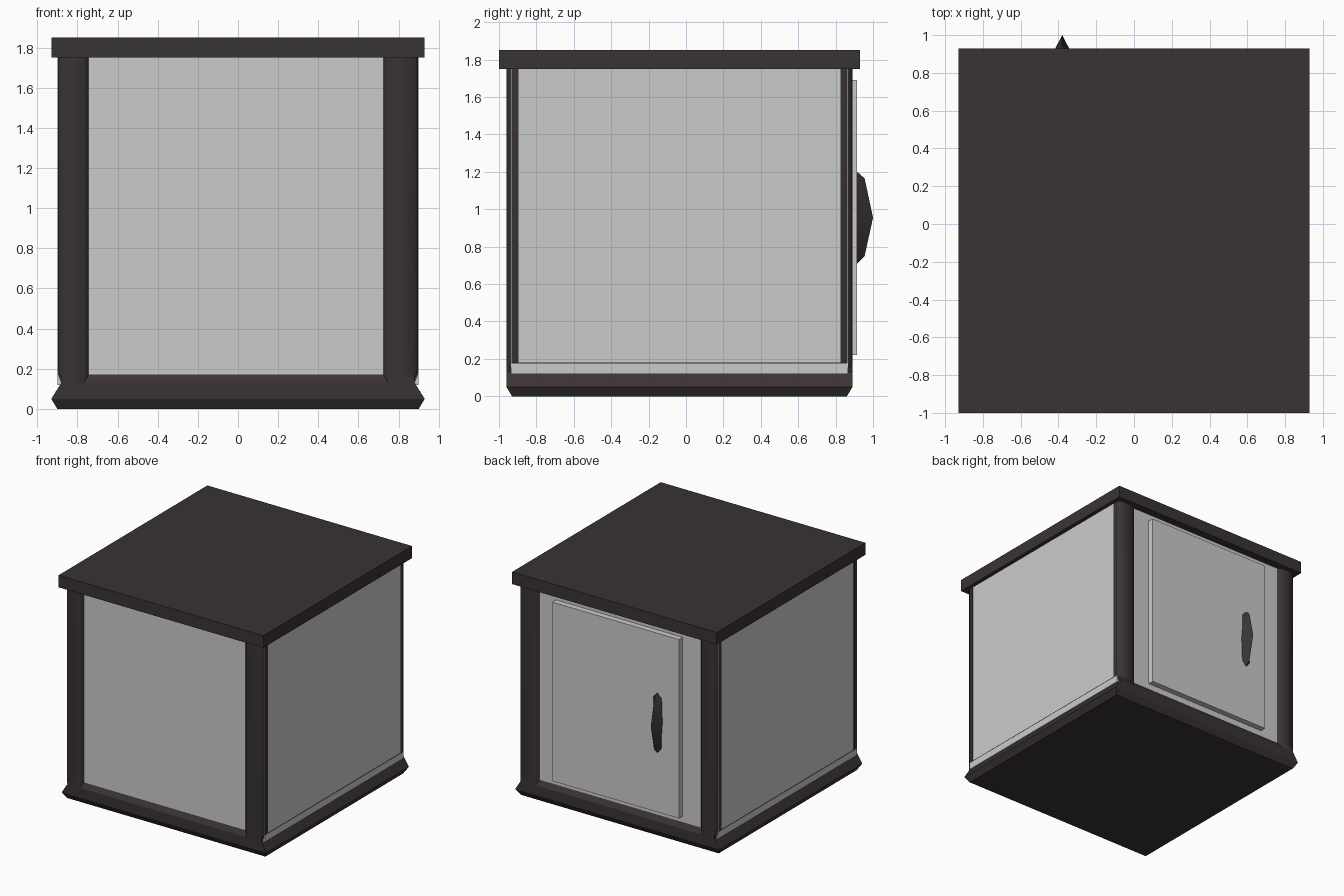
import bpy, bmesh, math

if "Cube" in bpy.data.objects:
    bpy.data.objects.remove(bpy.data.objects["Cube"])

dark = bpy.data.materials.new("dark_trim")
dark.diffuse_color = (0.042, 0.033, 0.033, 1)
dark.use_nodes = True
dark.node_tree.nodes["Principled BSDF"].inputs["Base Color"].default_value = dark.diffuse_color

YC = -0.035  # middle of the cabinet body in depth


def loft(name, loops, mat=None, smooth=None):
    """Skin a stack of equal-length loops and cap both ends."""
    bm = bmesh.new()
    rings = [[bm.verts.new(p) for p in loop] for loop in loops]
    n = len(rings[0])
    for a, b in zip(rings, rings[1:]):
        for i in range(n):
            j = (i + 1) % n
            bm.faces.new((a[i], a[j], b[j], b[i]))
    bm.faces.new(rings[0][::-1])
    bm.faces.new(rings[-1])
    bmesh.ops.recalc_face_normals(bm, faces=bm.faces)
    me = bpy.data.meshes.new(name)
    bm.to_mesh(me)
    bm.free()
    ob = bpy.data.objects.new(name, me)
    bpy.context.collection.objects.link(ob)
    if mat:
        me.materials.append(mat)
    if smooth:
        bpy.ops.object.select_all(action='DESELECT')
        ob.select_set(True)
        bpy.context.view_layer.objects.active = ob
        bpy.ops.object.shade_smooth_by_angle(angle=math.radians(smooth))
    return ob


def rect(x0, x1, y0, y1, z):
    return [(x0, y0, z), (x1, y0, z), (x1, y1, z), (x0, y1, z)]


def box(name, x0, x1, y0, y1, z0, z1, mat=None):
    return loft(name, [rect(x0, x1, y0, y1, z) for z in (z0, z1)], mat)


# Overhanging top slab
box("top_slab", -0.93, 0.93, -1.0, 0.93, 1.75, 1.85, dark)

# Grey cabinet body with flush sides and recessed front and back
box("cabinet_body", -0.898, 0.898, -0.935, 0.865, 0.12, 1.75)

# Moulded plinth: (half width, half depth, height)
plinth = [(0.90, 0.895, 0), (0.93, 0.925, 0.05), (0.88, 0.925, 0.13),
          (0.90, 0.895, 0.18)]
loft("plinth", [rect(-w, w, YC - d, YC + d, z) for w, d, z in plinth], dark)

# Bevelled corner posts on the front and the back
for face, sy in (("front", -1), ("back", 1)):
    for side, sx, inner in (("left", -1, 0.74), ("right", 1, 0.72)):
        loops = []
        for z, outer in ((0.13, 0.88), (0.18, 0.90), (1.75, 0.90)):
            profile = [(outer, 0.86), (outer, 0.895), (0.88, 0.925),
                       (inner + 0.025, 0.925), (inner, 0.895), (inner, 0.86)]
            loops.append([(sx * x, YC + sy * d, z) for x, d in profile])
        loft(f"{face}_{side}_post", loops, dark, 60)

# Door panel on the back
box("door", -0.575, 0.575, 0.86, 0.913, 0.22, 1.69)

# Ridged, tapered door handle: (height, half width, ridge depth)
sections = [(0.71, 0.012, 0.915), (0.75, 0.045, 0.955), (0.955, 0.052, 1.0),
            (1.165, 0.045, 0.955), (1.20, 0.012, 0.915)]
loft("door_handle",
     [[(-0.38 - w, 0.90, z), (-0.38 + w, 0.90, z), (-0.38, y, z)]
      for z, w, y in sections], dark, 40)
